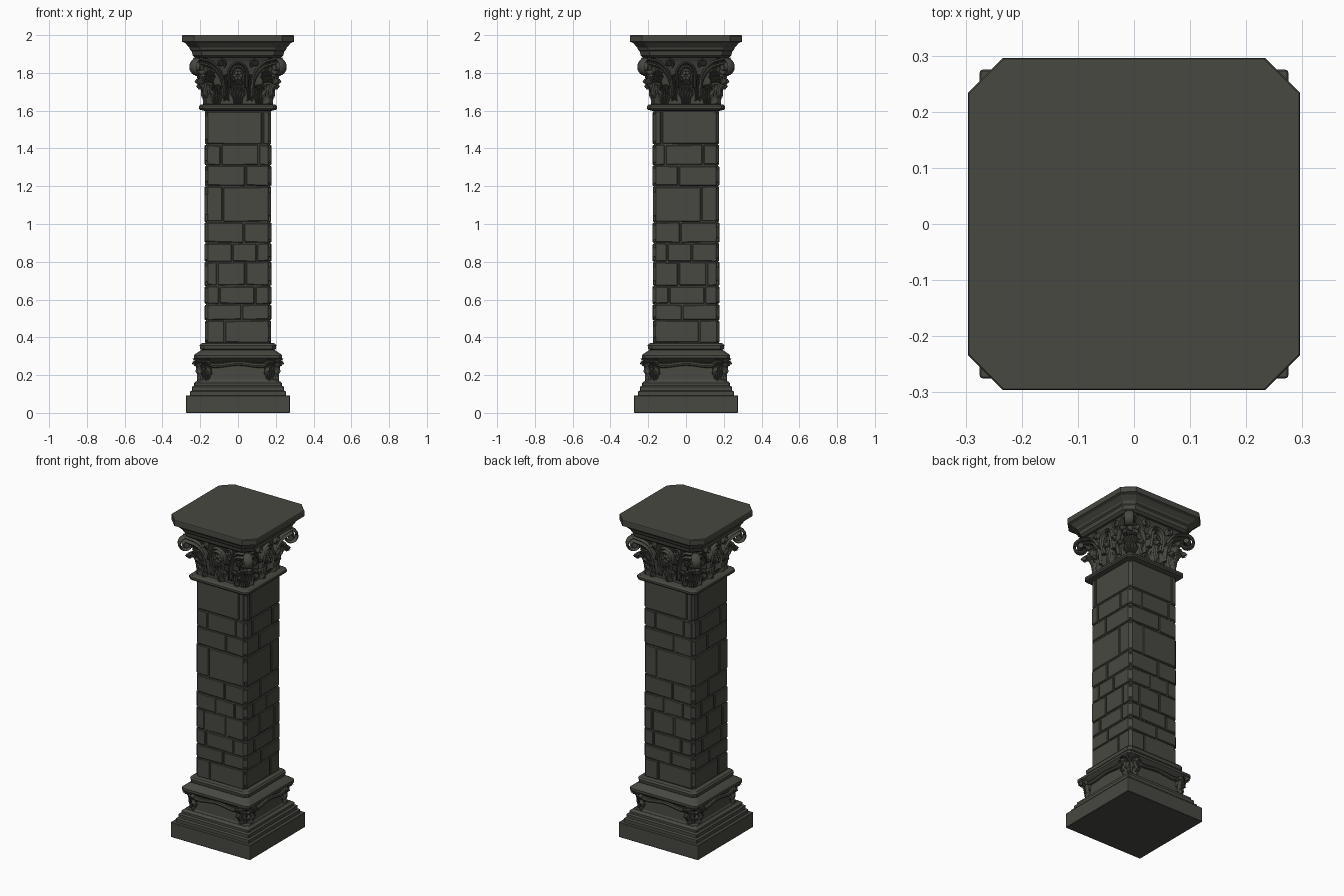
import bpy, bmesh, math, random
from mathutils import Matrix, Vector

random.seed(4)
if "Cube" in bpy.data.objects:
    bpy.data.objects.remove(bpy.data.objects["Cube"])

stone = bpy.data.materials.new("dark_stone")
stone.use_nodes = True
COLOUR = (0.065, 0.065, 0.054, 1)
stone.diffuse_color = COLOUR
stone.node_tree.nodes["Principled BSDF"].inputs["Base Color"].default_value = COLOUR


def finish(name, bm, bevel=0, thick=0, smooth=False):
    bmesh.ops.recalc_face_normals(bm, faces=bm.faces)
    mesh = bpy.data.meshes.new(name)
    bm.to_mesh(mesh)
    bm.free()
    mesh.materials.append(stone)
    ob = bpy.data.objects.new(name, mesh)
    bpy.context.collection.objects.link(ob)
    if thick:
        mod = ob.modifiers.new("thickness", 'SOLIDIFY')
        mod.thickness, mod.offset = thick, 0
    if bevel:
        mod = ob.modifiers.new("worn_edges", 'BEVEL')
        mod.width, mod.segments = bevel, 1
    if smooth:
        bpy.ops.object.select_all(action='DESELECT')
        ob.select_set(True)
        bpy.context.view_layer.objects.active = ob
        bpy.ops.object.shade_smooth_by_angle(angle=math.radians(40))
    return ob


def square_loft(name, profile, bevel=0):
    """Stack chamfered squares given as (height, half width, chamfer)."""
    bm = bmesh.new()
    rings = []
    for z, h, c in profile:
        corner = [Vector((h - c, -h, z)), Vector((h, c - h, z))]
        rings.append([bm.verts.new(Matrix.Rotation(k * math.pi / 2, 3, 'Z') @ p)
                      for k in range(4) for p in corner])
    for a, b in zip(rings, rings[1:]):
        for i in range(8):
            j = (i + 1) % 8
            bm.faces.new((a[i], a[j], b[j], b[i]))
    bm.faces.new(rings[0])
    bm.faces.new(rings[-1])
    return finish(name, bm, bevel)


def sweep(bm, path, axis, wide, thin, m, sides=8):
    """Sweep an oval along a path; its wide direction follows the axis."""
    rings = []
    for i, p in enumerate(path):
        tangent = (path[min(i + 1, len(path) - 1)] - path[max(i - 1, 0)]).normalized()
        side = tangent.cross(axis).normalized()
        rings.append([bm.verts.new(m @ (p + axis * wide * math.cos(a) + side * thin * math.sin(a)))
                      for a in (2 * math.pi * k / sides for k in range(sides))])
    for a, b in zip(rings, rings[1:]):
        for k in range(sides):
            n = (k + 1) % sides
            bm.faces.new((a[k], a[n], b[n], b[k]))
    bm.faces.new(rings[0])
    bm.faces.new(rings[-1])


def leaf(bm, m, x, out, z, height, width, reach, bend=0.66):
    """Scalloped, ribbed leaf whose tip curls outwards."""
    rows, cols = 16, 10
    grid = []
    for r in range(rows + 1):
        t = r / rows
        a = t * math.pi * bend
        half = width * (0.6 + 0.4 * math.sin(math.pi * t)) * (1 - 0.3 * abs(math.sin(t * 4 * math.pi)))
        half *= min(1, (1 - t) * 3 + 0.25)
        row = []
        for c in range(cols + 1):
            u = 2 * c / cols - 1
            rib = 0.005 * math.cos(u * 5 * math.pi) - 0.014 * u * u
            y = -(out + reach * (1 - math.cos(a)) + rib)
            row.append(bm.verts.new(m @ Vector((x + u * half, y, z + height * math.sin(a) - 0.012 * abs(u)))))
        grid.append(row)
    for a, b in zip(grid, grid[1:]):
        for c in range(cols):
            bm.faces.new((a[c], a[c + 1], b[c + 1], b[c]))


def smooth_path(points, steps=6):
    """Catmull-Rom curve through a few points."""
    pts = [Vector(p) for p in points]
    pts = [pts[0] * 2 - pts[1]] + pts + [pts[-1] * 2 - pts[-2]]
    res = []
    for a, b, c, d in zip(pts, pts[1:], pts[2:], pts[3:]):
        for s in range(steps):
            t = s / steps
            res.append(0.5 * (2 * b + (c - a) * t + (2 * a - 5 * b + 4 * c - d) * t ** 2
                              + (3 * b - a - 3 * c + d) * t ** 3))
    return res + [pts[-2]]


FACES = [Matrix.Rotation(k * math.pi / 2, 4, 'Z') for k in range(4)]
CORNERS = [Matrix.Rotation((k + 0.5) * math.pi / 2, 4, 'Z') for k in range(4)]
X, Y = Vector((1, 0, 0)), Vector((0, 1, 0))

# Plinth, base mouldings and neck ring
square_loft("plinth", [(0, .275, .003), (.092, .275, .003)], .007)
square_loft("base_steps", [(.09, .255, .004), (.112, .255, .004), (.118, .244, .004), (.138, .244, .004),
                           (.144, .233, .006), (.158, .233, .006), (.17, .217, .01)])
square_loft("base_drum", [(.165, .217, .02), (.18, .207, .03), (.265, .202, .03), (.28, .222, .02),
                          (.29, .234, .015), (.305, .234, .015), (.318, .218, .02), (.335, .19, .02)])
square_loft("base_ring", [(.328, .185, .02), (.338, .2, .02), (.358, .203, .02), (.368, .195, .02),
                          (.372, .172, .02)])

# Carved base: corner leaves, hanging swags and a centre leaf
bm = bmesh.new()
for m in CORNERS:
    leaf(bm, m, 0, .268, .165, .13, .062, .028)
for m in FACES:
    for s in (-1, 1):
        leaf(bm, m, s * .165, .206, .168, .105, .035, .018)
finish("base_leaves", bm, thick=.012, smooth=True)
bm = bmesh.new()
for m in FACES:
    swag = smooth_path([(-.17, -.214, .272), (-.12, -.214, .25), (0, -.21, .262), (.12, -.214, .25), (.17, -.214, .272)])
    sweep(bm, swag, Y, .012, .012, m)
finish("base_swags", bm, smooth=True)

# Shaft core and stone courses: (bottom height, upright joints)
square_loft("shaft_core", [(.36, .169, .014), (1.61, .169, .014)])
COURSES = [(.37, (-.07,)), (.49, (.02,)), (.575, (-.1, .09)), (.672, (.04, -.11)), (.8, (-.03, .1)),
           (.9, (.03,)), (1.01, (-.08,)), (1.2, (.04,)), (1.31, (-.09, .11)), (1.42, (.13,)), (1.6, ())]
bm = bmesh.new()
for k, m in enumerate(FACES):
    for (low, joints), (high, _) in zip(COURSES, COURSES[1:]):
        flip = -1 if k % 2 else 1
        cuts = [-.165] + sorted(j * flip for j in joints) + [.165]
        for a, b in zip(cuts, cuts[1:]):
            front = .174 + random.uniform(0, .003)
            size = (b - a - .006, front - .15, high - low - .006)
            place = Matrix.Translation(((a + b) / 2, -(front + .15) / 2, (low + high) / 2))
            block = bmesh.ops.create_cube(bm, size=1, matrix=m @ place @ Matrix.Diagonal((*size, 1)))
            for v in block["verts"]:
                v.co.z += random.uniform(-.003, .003)
finish("shaft_blocks", bm, .004)

# Worn corner chips along the shaft
bm = bmesh.new()
for m in CORNERS:
    for (low, _), (high, _) in zip(COURSES, COURSES[1:]):
        size = (.026, .02, (high - low) * random.uniform(.55, .95))
        place = Matrix.Translation((0, -.226, (low + high) / 2))
        bmesh.ops.create_cube(bm, size=1, matrix=m @ place @ Matrix.Diagonal((*size, 1)))
finish("shaft_corner_stones", bm, .005)

# Capital: collar, bell and top slab
square_loft("capital_collar", [(1.598, .172, .02), (1.604, .2, .02), (1.612, .207, .02), (1.624, .207, .02),
                               (1.632, .198, .02), (1.636, .17, .02)])
square_loft("capital_bell", [(1.63, .165, .03), (1.72, .165, .035), (1.8, .178, .04), (1.86, .2, .045),
                             (1.89, .218, .05)])
square_loft("top_slab", [(1.88, .225, .05), (1.892, .24, .05), (1.915, .245, .05), (1.922, .254, .055),
                         (1.935, .258, .055), (1.958, .28, .06), (1.965, .296, .062), (1.996, .296, .062),
                         (2.0, .294, .062)])

# Capital leaves in two tiers
bm = bmesh.new()
for m in FACES:
    leaf(bm, m, 0, .176, 1.632, .135, .042, .03)
    for s in (-1, 1):
        leaf(bm, m, s * .112, .174, 1.632, .105, .036, .026)
        leaf(bm, m, s * .062, .17, 1.66, .13, .026, .026)
        leaf(bm, m, s * .15, .172, 1.68, .13, .028, .038)
for m in CORNERS:
    leaf(bm, m, 0, .228, 1.632, .135, .045, .045)
finish("capital_leaves", bm, thick=.01, smooth=True)

# Corner volutes: a stalk rolling into a spiral, with a round eye
bm = bmesh.new()
for m in CORNERS:
    path = smooth_path([(0, -.228, 1.69), (0, -.238, 1.77), (0, -.262, 1.84)])
    for i in range(45):
        t = i / 44
        a = math.radians(120 - 560 * t)
        r = .046 * (1 - t) + .012 * t
        path.append(Vector((0, -.3 - r * math.cos(a), 1.828 + r * math.sin(a))))
    sweep(bm, path, X, .026, .008, m)
    sweep(bm, [Vector((-.03, -.3, 1.828)), Vector((.03, -.3, 1.828))], Y, .016, .016, m)
finish("corner_volutes", bm, smooth=True)

# Face carving: stalks sweeping to the corners, inner curls and centre arch
bm = bmesh.new()
for m in FACES:
    for s in (-1, 1):
        for lift in (0, .024):
            stalk = smooth_path([(s * .075, -.178, 1.67 + lift), (s * .085, -.186, 1.76 + lift),
                                 (s * .13, -.2, 1.825 + lift), (s * .205, -.222, 1.852 + lift)])
            sweep(bm, stalk, Y, .016, .008, m)
        curl = []
        for i in range(25):
            a, r = math.radians(-60 + 20 * i), .024 - .0008 * i
            curl.append(Vector((s * (.088 - r * math.cos(a)), -.205, 1.852 + r * math.sin(a))))
        sweep(bm, curl, Y, .014, .006, m)
    for radius in (.05, .034):
        arch = [Vector((radius * math.cos(a), -.196, 1.79 + 1.25 * radius * math.sin(a)))
                for a in (math.pi * i / 16 for i in range(17))]
        arch = [Vector((radius, -.18, 1.72))] + arch + [Vector((-radius, -.18, 1.72))]
        sweep(bm, arch, Y, .02, .007, m)
finish("capital_scrolls", bm, smooth=True)

# Centre flower under each arch
bm = bmesh.new()
for m in FACES:
    for i in range(6):
        a = i * math.pi / 3
        place = Matrix.Translation((.016 * math.cos(a), -.2, 1.785 + .016 * math.sin(a)))
        bmesh.ops.create_icosphere(bm, subdivisions=2, radius=.011, matrix=m @ place)
finish("capital_flowers", bm, smooth=True)
